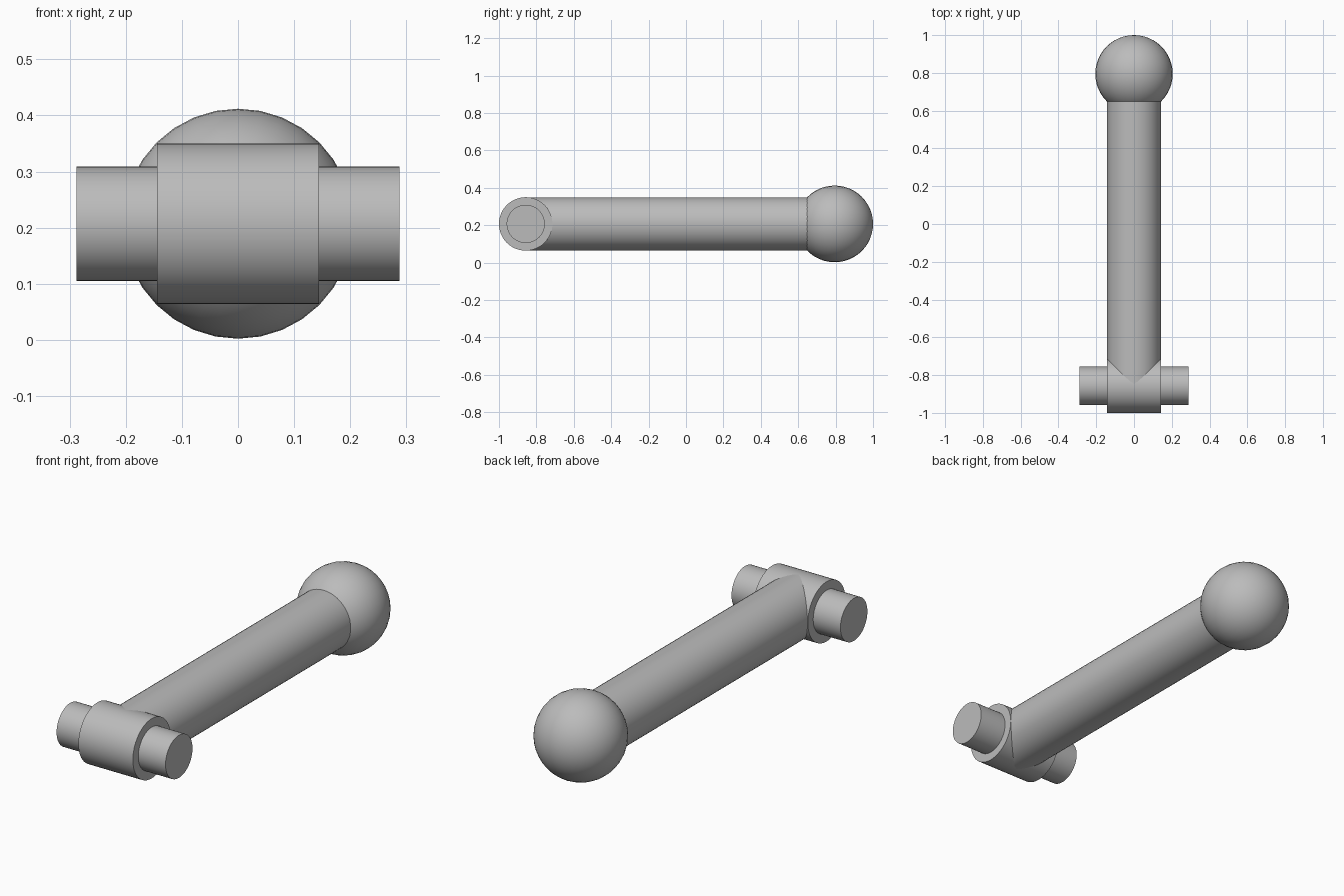
import bpy
import math

cube = bpy.data.objects.get("Cube")
if cube:
    bpy.data.objects.remove(cube, do_unlink=True)

steel = bpy.data.materials.new("grey_steel")
steel.use_nodes = True
GREY = (0.5, 0.5, 0.5, 1)
steel.diffuse_color = GREY
steel.node_tree.nodes["Principled BSDF"].inputs["Base Color"].default_value = GREY

AXIS_Z = 0.207      # shared centre height
PIVOT_Y = -0.857    # cross pin position
BALL_Y = 0.795


def finish(name):
    obj = bpy.context.object
    obj.name = name
    obj.data.materials.append(steel)
    bpy.ops.object.transform_apply(location=False, rotation=True, scale=True)
    bpy.ops.object.shade_smooth_by_angle(angle=math.radians(35))
    return obj


def rod(name, radius, start, end, y=0.0, along_x=True):
    """Cylinder between two positions along x or y."""
    mid = (start + end) / 2
    loc = (mid, y, AXIS_Z) if along_x else (0, mid, AXIS_Z)
    rot = (0, math.pi / 2, 0) if along_x else (math.pi / 2, 0, 0)
    bpy.ops.mesh.primitive_cylinder_add(vertices=48, radius=radius,
                                        depth=end - start, location=loc, rotation=rot)
    return finish(name)


# Cross pin through the pivot barrel
rod("pivot_pin", 0.102, -0.288, 0.288, PIVOT_Y)
rod("pivot_barrel", 0.143, -0.144, 0.144, PIVOT_Y)

# Long arm running from the barrel into the ball
rod("arm", 0.1425, PIVOT_Y, BALL_Y - 0.1, along_x=False)

# Ball end
bpy.ops.mesh.primitive_uv_sphere_add(segments=32, ring_count=24, radius=0.205,
                                     location=(0, BALL_Y, AXIS_Z),
                                     rotation=(math.pi / 2, 0, 0))
finish("ball_end")
